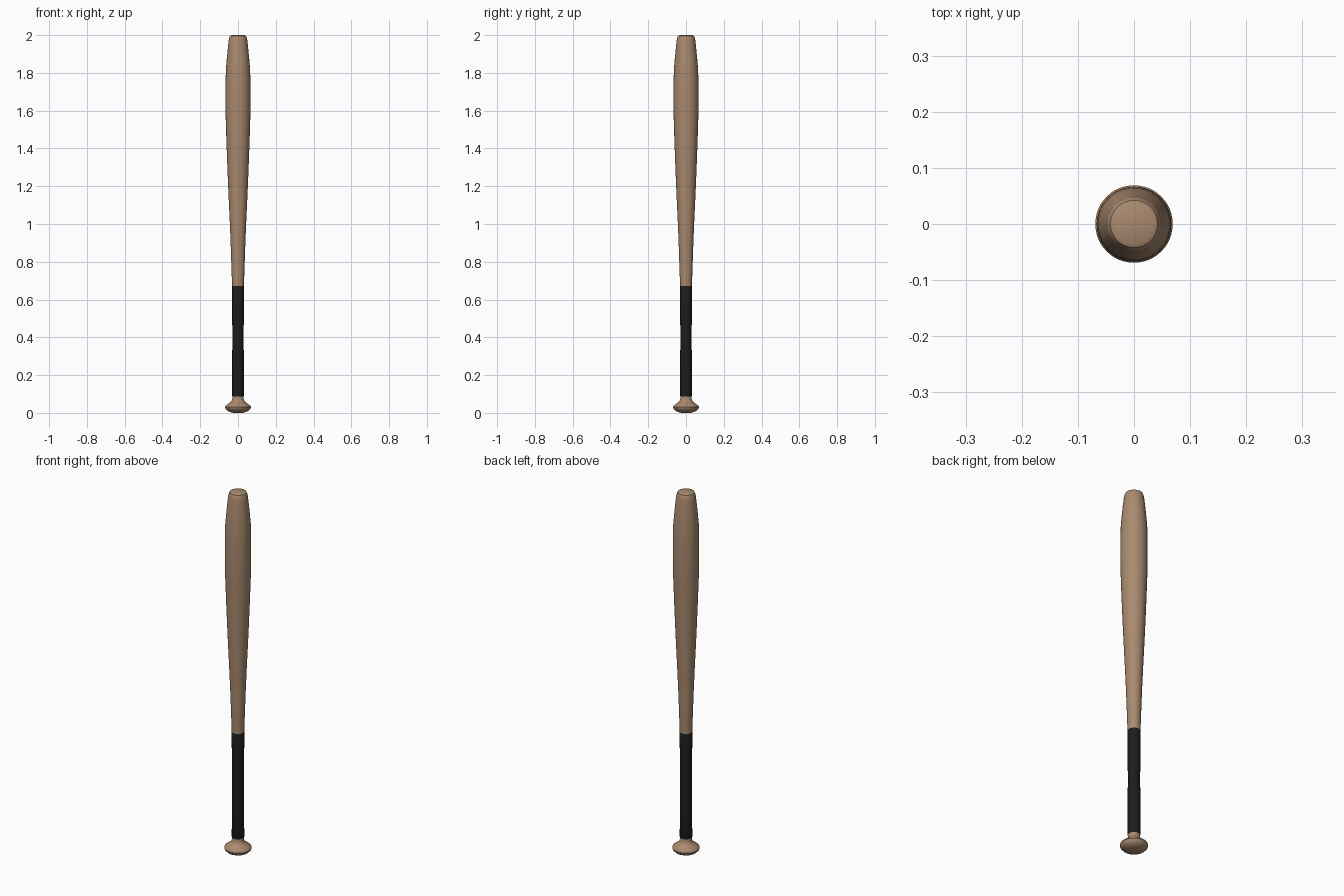
import bpy, bmesh, math

if "Cube" in bpy.data.objects:
    bpy.data.objects.remove(bpy.data.objects["Cube"])

SIDES = 48

def material(name, rgb):
    m = bpy.data.materials.new(name)
    m.diffuse_color = (*rgb, 1)
    m.use_nodes = True
    m.node_tree.nodes["Principled BSDF"].inputs["Base Color"].default_value = m.diffuse_color
    return m

wood = material("warm wood", (0.40, 0.255, 0.16))
black = material("black grip tape", (0.012, 0.012, 0.013))

def lathe(name, profile, mat, angle=35):
    """Closed turned solid from (radius, height) points, bottom to top."""
    bm = bmesh.new()
    rings = [[bm.verts.new((r * math.cos(2 * math.pi * i / SIDES),
                            r * math.sin(2 * math.pi * i / SIDES), z))
              for i in range(SIDES)] for r, z in profile]
    for a, b in zip(rings, rings[1:]):
        for i in range(SIDES):
            j = (i + 1) % SIDES
            bm.faces.new((a[i], a[j], b[j], b[i]))
    bm.faces.new(rings[0][::-1])
    bm.faces.new(rings[-1])
    mesh = bpy.data.meshes.new(name)
    bm.to_mesh(mesh)
    bm.free()
    mesh.materials.append(mat)
    ob = bpy.data.objects.new(name, mesh)
    bpy.context.collection.objects.link(ob)
    bpy.ops.object.select_all(action='DESELECT')
    ob.select_set(True)
    bpy.context.view_layer.objects.active = ob
    bpy.ops.object.shade_smooth_by_angle(angle=math.radians(angle))
    return ob

# Flared knob at the foot, with its short neck
lathe("knob", [(0.025, 0.0), (0.040, 0.004), (0.056, 0.011), (0.066, 0.021),
               (0.069, 0.030), (0.066, 0.037), (0.054, 0.047), (0.042, 0.056),
               (0.034, 0.064), (0.030, 0.074), (0.029, 0.095)], wood)

# Taped handle, very slightly waisted
lathe("grip", [(0.030, 0.088), (0.0315, 0.092), (0.031, 0.25), (0.030, 0.40),
               (0.031, 0.55), (0.0325, 0.668), (0.031, 0.672)], black)

# Tapering barrel with rounded tip
lathe("barrel", [(0.031, 0.66), (0.034, 0.75), (0.039, 0.90), (0.044, 1.02),
                 (0.050, 1.15), (0.055, 1.27), (0.060, 1.40), (0.064, 1.52),
                 (0.066, 1.60), (0.0665, 1.68), (0.066, 1.75), (0.064, 1.82),
                 (0.059, 1.88), (0.053, 1.94), (0.049, 1.975), (0.046, 1.988),
                 (0.042, 1.996), (0.034, 2.0)], wood)
